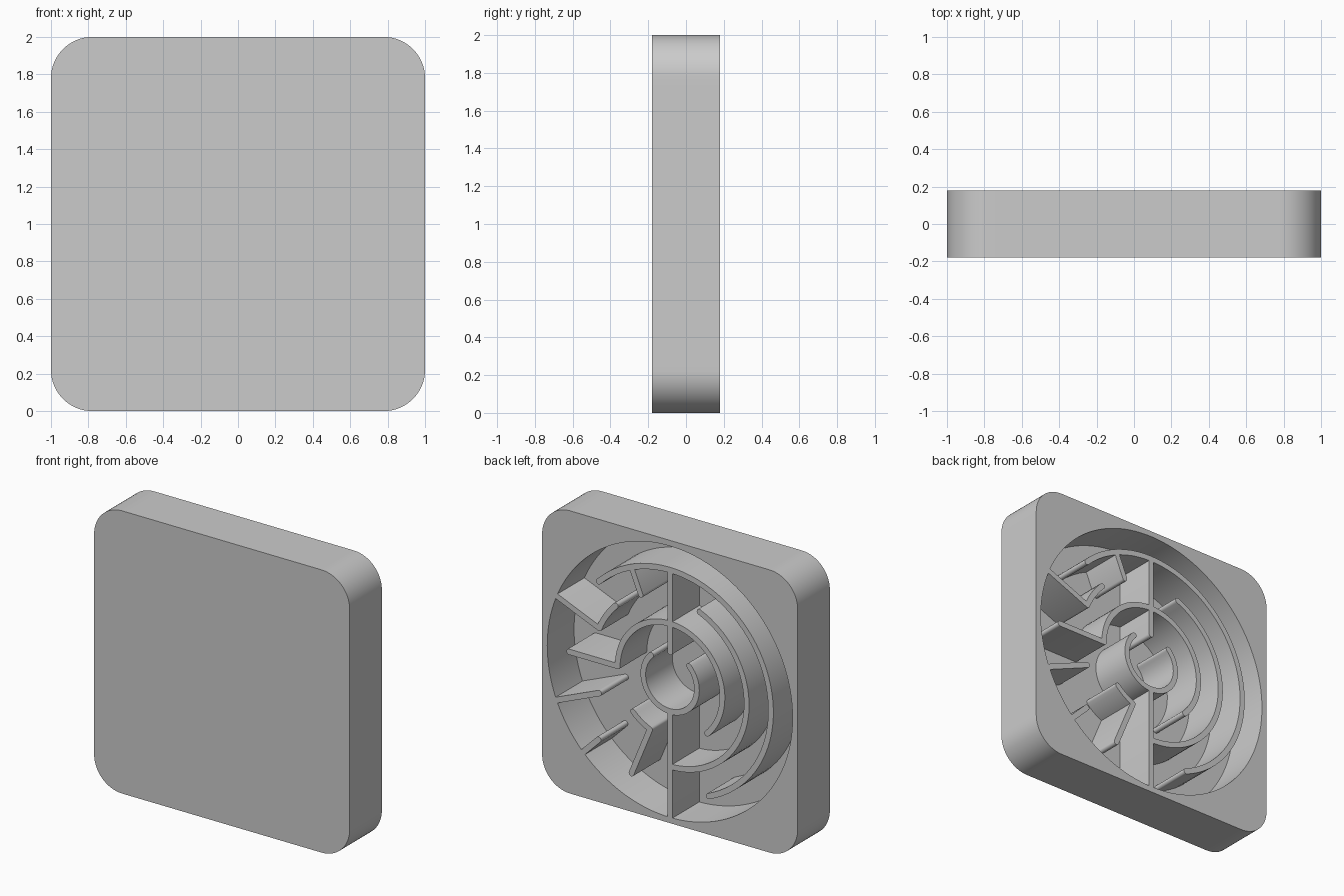
import bpy
import bmesh
from math import sin, cos, pi, radians, atan2

if "Cube" in bpy.data.objects:
    bpy.data.objects.remove(bpy.data.objects["Cube"], do_unlink=True)

BACK, FRONT, FLOOR = 0.18, -0.18, -0.12
RIM, CORNER, HALF = 0.96, 0.22, 0.02
INNER, SECOND, THIRD, OUTER = 0.21, 0.41, 0.60, 0.79

grey = bpy.data.materials.new("light_grey")
grey.use_nodes = True
grey.diffuse_color = (0.6, 0.6, 0.6, 1)
grey.node_tree.nodes["Principled BSDF"].inputs["Base Color"].default_value = (0.6, 0.6, 0.6, 1)


def finish(bm, name):
    bmesh.ops.recalc_face_normals(bm, faces=bm.faces)
    mesh = bpy.data.meshes.new(name)
    bm.to_mesh(mesh)
    bm.free()
    mesh.materials.append(grey)
    obj = bpy.data.objects.new(name, mesh)
    bpy.context.collection.objects.link(obj)
    bpy.ops.object.select_all(action='DESELECT')
    obj.select_set(True)
    bpy.context.view_layer.objects.active = obj
    bpy.ops.object.shade_smooth_by_angle(angle=radians(35))
    return obj


def loop(bm, outline, y):
    # outline is drawn as seen from behind, so x is mirrored
    return [bm.verts.new((-u, y, 1 + v)) for u, v in outline]


def bridge(bm, a, b):
    for i in range(len(a)):
        j = (i + 1) % len(a)
        bm.faces.new((a[i], a[j], b[j], b[i]))


def prism(name, outline):
    bm = bmesh.new()
    low, high = loop(bm, outline, FLOOR - 0.01), loop(bm, outline, BACK)
    bridge(bm, low, high)
    bm.faces.new(low)
    bm.faces.new(high)
    return finish(bm, name)


def cap(cu, cv, start):
    # half circle that rounds the end of a wall
    return [(cu + HALF * cos(start + pi * i / 8), cv + HALF * sin(start + pi * i / 8))
            for i in range(1, 8)]


def ring_wall(name, r, start, end):
    a, b = radians(start), radians(end)
    n = max(6, int((end - start) / 4))
    angles = [a + (b - a) * i / n for i in range(n + 1)]
    outline = [((r + HALF) * cos(t), (r + HALF) * sin(t)) for t in angles]
    outline += cap(r * cos(b), r * sin(b), b)
    outline += [((r - HALF) * cos(t), (r - HALF) * sin(t)) for t in reversed(angles)]
    outline += cap(r * cos(a), r * sin(a), a + pi)
    prism(name, outline)


def spoke_wall(name, angle, r0, r1):
    t = radians(angle)
    c, s = cos(t), sin(t)
    outline = [(r * c - k * s, r * s + k * c)
               for r, k in ((r0, -HALF), (r1, -HALF))]
    outline += cap(r1 * c, r1 * s, t - pi / 2)
    outline += [(r * c - k * s, r * s + k * c)
                for r, k in ((r1, HALF), (r0, HALF))]
    outline += cap(r0 * c, r0 * s, t + pi / 2)
    prism(name, outline)


# Rounded square outline with subdivided straight sides
square = []
flat = 1 - CORNER
for q in range(4):
    t = q * pi / 2
    side = [(1, -flat + 2 * flat * i / 32) for i in range(32)]
    side += [(flat + CORNER * cos(pi / 2 * i / 16), flat + CORNER * sin(pi / 2 * i / 16))
             for i in range(16)]
    square += [(u * cos(t) - v * sin(t), u * sin(t) + v * cos(t)) for u, v in side]
circle = [(RIM * cos(atan2(v, u)), RIM * sin(atan2(v, u))) for u, v in square]

# Block with a round recess in its back
bm = bmesh.new()
loops = [loop(bm, square, FRONT), loop(bm, square, BACK),
         loop(bm, circle, BACK), loop(bm, circle, FLOOR)]
for a, b in zip(loops, loops[1:]):
    bridge(bm, a, b)
bm.faces.new(loops[0])
bm.faces.new(loops[-1])
finish(bm, "recessed_block")

# Curved maze walls: radius, start and end angle
for name, r, start, end in (
        ("inner_ring", INNER, 135, 405),
        ("second_ring", SECOND, -45, 180),
        ("second_ring_piece", SECOND, 225, 247.5),
        ("third_ring", THIRD, -90, 67.5),
        ("third_ring_piece", THIRD, 135, 157.5),
        ("outer_ring", OUTER, -67.5, 135)):
    ring_wall(name, r, start, end)

# Straight maze walls: angle, inner and outer radius
for name, angle, r0, r1 in (
        ("top_wall", 90, INNER, OUTER),
        ("bottom_wall", 270, INNER, RIM),
        ("upper_spoke", 112.5, THIRD, OUTER),
        ("upper_side_spoke", 157.5, THIRD, RIM),
        ("side_spoke", 180, SECOND, OUTER),
        ("lower_side_spoke", 202.5, THIRD, RIM),
        ("corner_spoke", 225, OUTER, RIM),
        ("lower_spoke", 247.5, SECOND, OUTER)):
    spoke_wall(name, angle, r0, r1)
